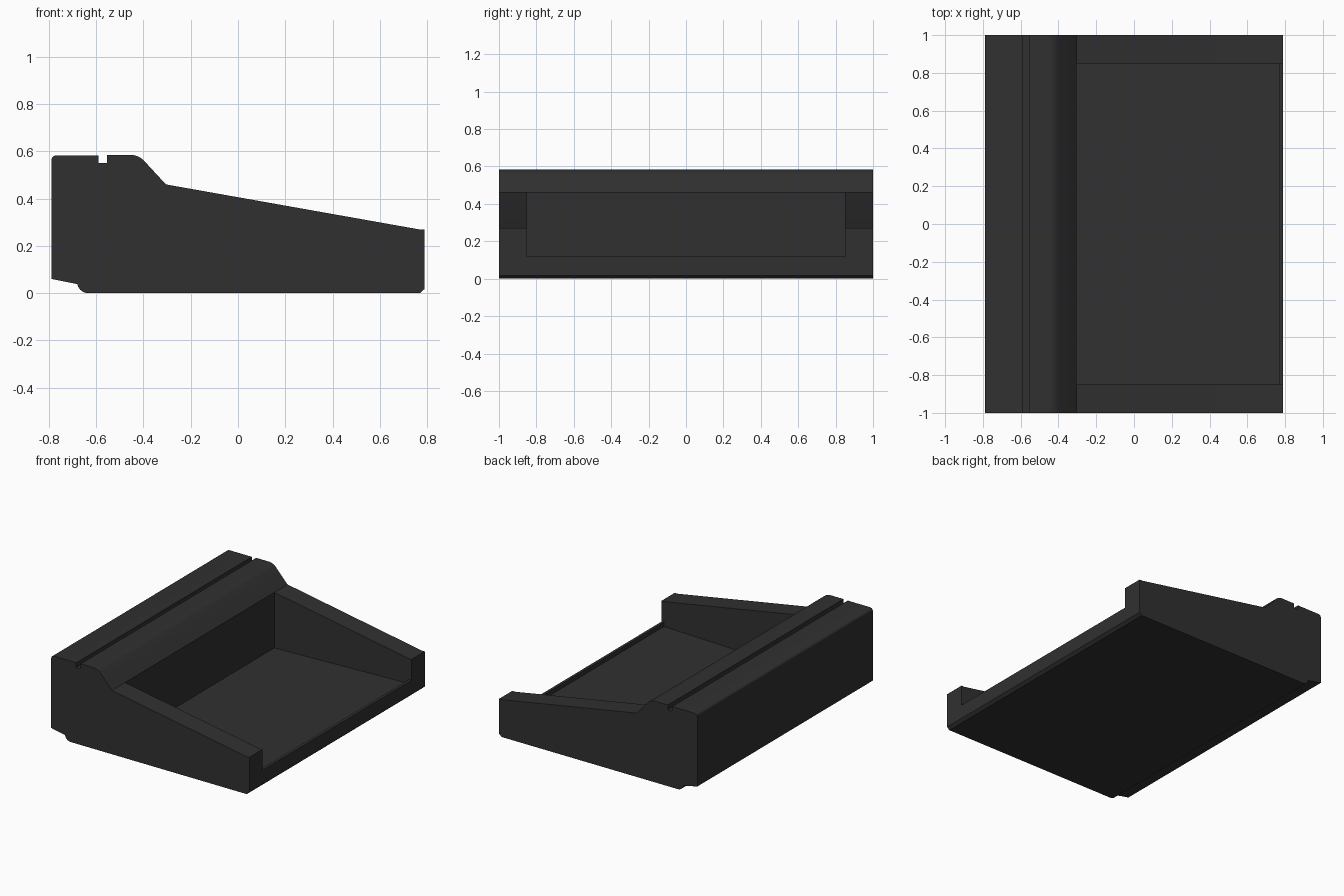
import bpy, bmesh, math

if "Cube" in bpy.data.objects:
    bpy.data.objects.remove(bpy.data.objects["Cube"])


def prism(name, profile, half_width):
    """Extrude an (x, z) profile along y, centred on y = 0."""
    bm = bmesh.new()
    face = bm.faces.new([bm.verts.new((x, -half_width, z)) for x, z in profile])
    ext = bmesh.ops.extrude_face_region(bm, geom=[face])
    moved = [g for g in ext["geom"] if isinstance(g, bmesh.types.BMVert)]
    bmesh.ops.translate(bm, verts=moved, vec=(0, 2 * half_width, 0))
    bmesh.ops.recalc_face_normals(bm, faces=bm.faces)
    mesh = bpy.data.meshes.new(name)
    bm.to_mesh(mesh)
    bm.free()
    obj = bpy.data.objects.new(name, mesh)
    bpy.context.collection.objects.link(obj)
    return obj


def arc(cx, cz, r, start, end, steps):
    """Points on a circular corner, angles in degrees."""
    return [(cx + r * math.cos(math.radians(start + (end - start) * i / steps)),
             cz + r * math.sin(math.radians(start + (end - start) * i / steps)))
            for i in range(steps + 1)]


# Side profile: undercut, base, sloping top, rounded ridge and slot
profile = [(-0.79, 0.06), (-0.68, 0.038)]
profile += arc(-0.635, 0.045, 0.045, 205, 270, 4)
profile += [(0.77, 0.0), (0.79, 0.018), (0.79, 0.27), (0.765, 0.27), (-0.305, 0.46)]
profile += arc(-0.455, 0.505, 0.08, 48, 90, 5)
profile += [(-0.555, 0.585), (-0.555, 0.55), (-0.59, 0.55), (-0.59, 0.583)]
profile += arc(-0.77, 0.563, 0.02, 90, 180, 3)
body = prism("tray_body", profile, 1.0)

# Open-fronted recess with a low front lip
cutter = prism("recess_cutter", [(-0.305, 0.06), (0.77, 0.09), (0.77, 0.12),
                                 (0.9, 0.12), (0.9, 0.7), (-0.305, 0.7)], 0.85)
cutter.hide_render = True

# Cut the recess, then drop the cutter
cut = body.modifiers.new("recess", "BOOLEAN")
cut.operation = "DIFFERENCE"
cut.solver = "EXACT"
cut.object = cutter
bpy.context.view_layer.objects.active = body
body.select_set(True)
bpy.ops.object.modifier_apply(modifier=cut.name)
bpy.data.objects.remove(cutter, do_unlink=True)

# Smooth the rounded corners only
bpy.ops.object.shade_smooth_by_angle(angle=math.radians(28))

# Dark finish
mat = bpy.data.materials.new("charcoal")
mat.diffuse_color = (0.03, 0.03, 0.03, 1)
mat.use_nodes = True
mat.node_tree.nodes["Principled BSDF"].inputs["Base Color"].default_value = mat.diffuse_color
body.data.materials.clear()
body.data.materials.append(mat)
